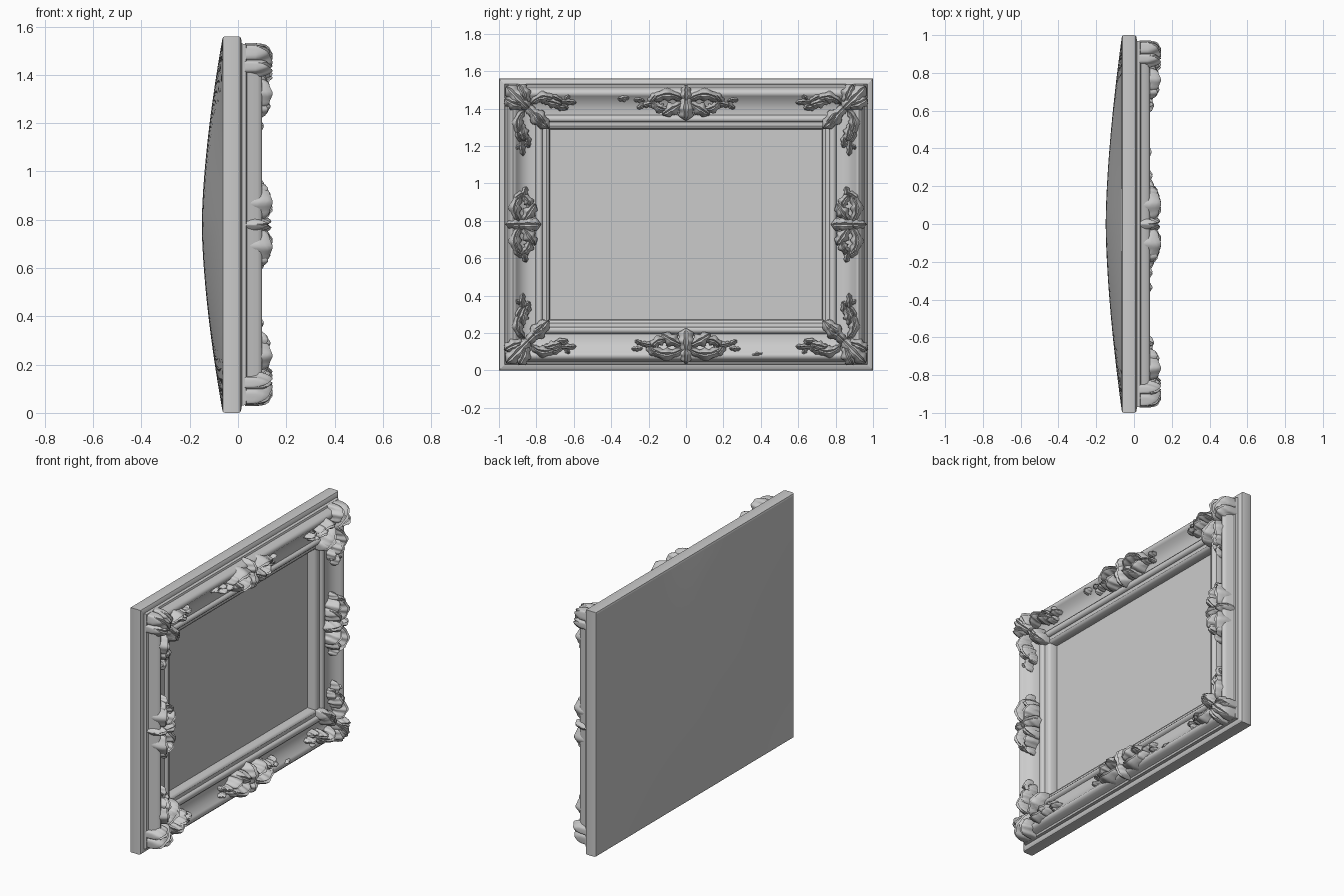
import bpy, bmesh, math
from math import sin, cos, pi, radians

if "Cube" in bpy.data.objects:
    bpy.data.objects.remove(bpy.data.objects["Cube"])

H = 1.56          # frame height, width is 2
BASE = 0.03       # depth at which carvings are rooted


def finish(bm, name, angle=40):
    me = bpy.data.meshes.new(name)
    bm.to_mesh(me)
    bm.free()
    ob = bpy.data.objects.new(name, me)
    bpy.context.collection.objects.link(ob)
    bpy.ops.object.select_all(action='DESELECT')
    ob.select_set(True)
    bpy.context.view_layer.objects.active = ob
    bpy.ops.object.shade_smooth_by_angle(angle=radians(angle))
    return ob


# Moulding profile: (distance in from the outer edge, depth x)
PROFILE = [(0.012, -0.065), (0.003, -0.062), (0, -0.053), (0, 0.0), (0.003, 0.009),
           (0.01, 0.013), (0.03, 0.016), (0.033, 0.033), (0.044, 0.037), (0.05, 0.055),
           (0.056, 0.08), (0.064, 0.094), (0.075, 0.1), (0.086, 0.096), (0.094, 0.085),
           (0.108, 0.068), (0.13, 0.053), (0.16, 0.045), (0.195, 0.045), (0.199, 0.054),
           (0.209, 0.06), (0.222, 0.058), (0.231, 0.05), (0.233, 0.037), (0.248, 0.034),
           (0.254, 0.037), (0.262, 0.034), (0.27, 0.022), (0.272, -0.02)]


def corner(k, w):
    y, z = [(-1, 0), (1, 0), (1, H), (-1, H)][k % 4]
    return (y - math.copysign(w, y), z + (w if z == 0 else -w))


# Four mitred rails; the horizontal ones have a slightly lower crest
for k, name in enumerate(["bottom_rail", "right_rail", "top_rail", "left_rail"]):
    bm = bmesh.new()
    crest = 0.8 if k % 2 == 0 else 1.0
    rows = []
    for w, x in PROFILE:
        if x > 0.06:
            x = 0.06 + (x - 0.06) * (crest - 0.2 if crest < 1 else 1)
        rows.append([bm.verts.new((x, *corner(k + e, w))) for e in (0, 1)])
    for a, b in zip(rows, rows[1:]):
        bm.faces.new((a[0], a[1], b[1], b[0]))
    finish(bm, name)

# Flat picture panel inside the opening
bm = bmesh.new()
bm.faces.new([bm.verts.new((-0.02, *corner(k, 0.272))) for k in range(4)])
finish(bm, "picture_panel")

# Bulging back
bm = bmesh.new()
N = 32
grid = []
for i in range(N + 1):
    row = []
    for j in range(N + 1):
        s, t = 2 * i / N - 1, 2 * j / N - 1
        f = (1 - abs(s) ** 1.6) * (1 - abs(t) ** 1.6)
        row.append(bm.verts.new((-0.065 - 0.085 * f, s * 0.988, H / 2 + t * (H / 2 - 0.012))))
    grid.append(row)
for i in range(N):
    for j in range(N):
        bm.faces.new((grid[i][j], grid[i][j + 1], grid[i + 1][j + 1], grid[i + 1][j]))
finish(bm, "domed_back")


def leaf(bm, place, p, q, ang, length, width, top, bend=0.0, lobes=3):
    """Carved acanthus leaf: scalloped outline, domed section, grooved midrib."""
    nu, nv = 26, 12
    pts, a = [(p, q)], radians(ang)
    us = [(1 - cos(pi * i / nu)) / 2 for i in range(nu + 1)]
    angs = [a + bend * u for u in us]
    for i in range(nu):
        d = (us[i + 1] - us[i]) * length
        pts.append((pts[-1][0] + d * cos(angs[i]), pts[-1][1] + d * sin(angs[i])))
    rows = []
    for u, (cp, cq), t in zip(us, pts, angs):
        s = max(sin(pi * u), 0)
        hw = width * sin(pi * u ** 1.2) ** 0.6 if 0 < u < 1 else 0.0005
        hw *= 1 + 0.2 * cos(2 * pi * lobes * u + pi)
        ridge = s ** 0.3 * (0.86 + 0.14 * u)
        row = []
        for j in range(nv + 1):
            v = -cos(pi * j / nv)
            h = 1 - 0.45 * abs(v) ** 2.5 if abs(v) < 0.99 else 0
            h -= 0.16 * math.exp(-(v / 0.16) ** 2)
            h -= 0.09 * abs(v) * (1 + cos(2 * pi * lobes * (u - 0.15 * abs(v))))
            y, z = place(cp - hw * v * sin(t), cq + hw * v * cos(t))
            row.append(bm.verts.new((BASE + (top - BASE) * ridge * max(h, 0), y, z)))
        rows.append(row)
    faces = [bm.faces.new((rows[i][j], rows[i + 1][j], rows[i + 1][j + 1], rows[i][j + 1]))
             for i in range(nu) for j in range(nv)]
    bmesh.ops.recalc_face_normals(bm, faces=faces)
    if sum(f.normal.x * f.calc_area() for f in faces) < 0:
        bmesh.ops.reverse_faces(bm, faces=faces)


# Leaves as (p, q, angle, length, half width, top depth, bend)
# Corner: p and q run inwards from the corner; each leaf also appears mirrored on the diagonal
CORNER = [(0.17, 0.17, 225, 0.185, 0.045, 0.155, 0),
          (0.14, 0.14, 45, 0.18, 0.04, 0.14, 0),
          (0.15, 0.14, 262, 0.12, 0.036, 0.155, -0.5),
          (0.17, 0.14, 305, 0.15, 0.03, 0.155, 1.7),
          (0.16, 0.17, 15, 0.13, 0.03, 0.14, 1.0),
          (0.23, 0.12, 5, 0.11, 0.028, 0.145, 0.3),
          (0.25, 0.11, -30, 0.1, 0.018, 0.135, 1.6),
          (0.29, 0.14, 35, 0.08, 0.016, 0.11, -0.9),
          (0.32, 0.125, -5, 0.095, 0.017, 0.115, 0.3),
          (0.34, 0.13, 55, 0.045, 0.014, 0.1, 0),
          (0.35, 0.12, -50, 0.045, 0.014, 0.11, 0)]
# Middle: p along the rail from its centre, q inwards; mirrored in p
MIDDLE = [(0, 0.08, 90, 0.145, 0.04, 0.15, 0),
          (0, 0.15, 270, 0.115, 0.028, 0.145, 0),
          (0.01, 0.12, -48, 0.17, 0.032, 0.155, 1.8),
          (0.01, 0.13, 28, 0.12, 0.034, 0.155, 0.2),
          (0.07, 0.16, 20, 0.1, 0.026, 0.145, -1.6),
          (0.10, 0.09, -15, 0.09, 0.022, 0.135, 1.8),
          (0.13, 0.13, 5, 0.075, 0.018, 0.115, 0.3)]
# Small sprig ending the wider middle ornaments
SPRIG = [(0.19, 0.12, -20, 0.055, 0.014, 0.105, 0.6),
         (0.19, 0.135, 35, 0.045, 0.013, 0.1, 0)]

# Corner carvings
for k, name in enumerate(["bottom_left", "bottom_right", "top_right", "top_left"]):
    bm = bmesh.new()
    y0, z0 = corner(k, 0)
    sy, sz = -y0, (1 if z0 == 0 else -1)
    direct = lambda p, q: (y0 + sy * p, z0 + sz * q)
    swapped = lambda p, q: (y0 + sy * q, z0 + sz * p)
    for n, l in enumerate(CORNER):
        leaf(bm, direct, *l)
        if n > 1:
            leaf(bm, swapped, *l)
    finish(bm, name + "_corner_carving", 60)

# Middle carvings on each rail
PLACES = {"bottom": lambda p, q: (p * 1.2, q),
          "top": lambda p, q: (p * 1.15, H - q),
          "left": lambda p, q: (-1 + q, H / 2 + p),
          "right": lambda p, q: (1 - q, H / 2 + p)}
for name, place in PLACES.items():
    bm = bmesh.new()
    mirrored = lambda p, q: place(-p, q)
    for n, l in enumerate(MIDDLE + (SPRIG if name in ("top", "bottom") else [])):
        leaf(bm, place, *l)
        if n > 1:
            leaf(bm, mirrored, *l)
    finish(bm, name + "_middle_carving", 60)

# Stray buds left on the top and bottom rails
bm = bmesh.new()
leaf(bm, PLACES["top"], -0.26, 0.1, 170, 0.06, 0.018, 0.105)
leaf(bm, PLACES["bottom"], 0.28, 0.08, 10, 0.07, 0.012, 0.1)
finish(bm, "rail_buds", 60)
